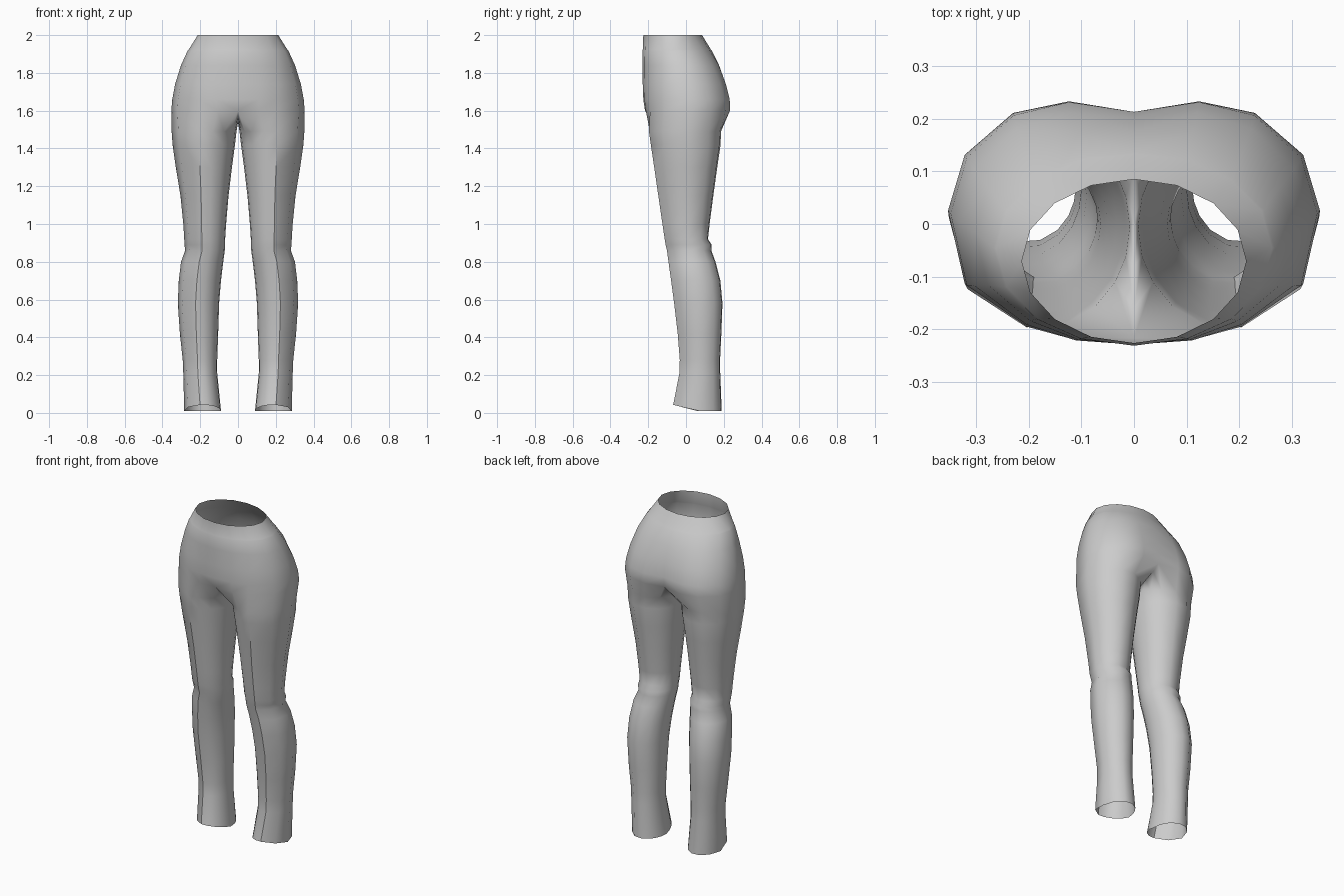
import bpy, bmesh, math

if "Cube" in bpy.data.objects:
    bpy.data.objects.remove(bpy.data.objects["Cube"], do_unlink=True)

# Cloth material
cloth = bpy.data.materials.new("grey_cloth")
cloth.use_nodes = True
colour = (0.6, 0.6, 0.6, 1)
cloth.diffuse_color = colour
cloth.node_tree.nodes["Principled BSDF"].inputs["Base Color"].default_value = colour

# Half outline of the hips, front centre to back centre, as fractions
HIP = [(0, -1), (.31, -.98), (.57, -.88), (.91, -.53), (1, .1),
       (.91, .58), (.65, .94), (.35, 1.04), (0, .94)]

# Hip rings: height, half width, front, back, roundness
TORSO = [(2.0, .213, -.226, .085, 1), (1.922, .262, -.229, .134, .9),
         (1.917, .267, -.231, .138, .9), (1.84, .302, -.23, .18, .6),
         (1.74, .333, -.229, .21, .3), (1.66, .348, -.226, .225, .1),
         (1.6, .353, -.217, .224, 0)]

# Leg rings: height, inner, outer, front, back
LEG = [(1.49, .008, .352, -.198, .188), (1.42, .016, .347, -.188, .186),
       (1.3, .032, .33, -.17, .168), (1.15, .05, .305, -.148, .147),
       (1.0, .063, .29, -.126, .127), (.92, .068, .285, -.114, .118),
       (.89, .069, .284, -.109, .138), (.86, .07, .28, -.102, .136),
       (.8, .078, .302, -.094, .158), (.7, .09, .314, -.08, .184),
       (.58, .1, .319, -.064, .195), (.42, .105, .308, -.045, .189),
       (.28, .11, .293, -.034, .182), (.21, .11, .29, -.036, .183),
       (.01, .09, .285, -.069, .191)]
OUTER_ANGLES = [-128, -105, -82, -38, 5, 40, 72, 100, 128]
INNER_ANGLES = [147, 163, 180, 197, 213]

# Seat seam under the body, back to front: y, z
CROTCH = [(.165, 1.57), (.1, 1.548), (.01, 1.537), (-.08, 1.545), (-.16, 1.57)]

bm = bmesh.new()


def torso_ring(z, width, front, back, roundness):
    ring = []
    mid, half = (front + back) / 2, (back - front) / 2
    for j, (hx, hy) in enumerate(HIP):
        a = math.radians(-90 + 22.5 * j)
        x = hx + (abs(math.cos(a)) - hx) * roundness
        y = hy + (math.sin(a) - hy) * roundness
        if j in (0, len(HIP) - 1):
            x = 0
        ring.append(bm.verts.new((width * x, mid + half * y, z)))
    return ring


def leg_ring(z, inner, outer, front, back):
    ring = []
    cx, rx = (inner + outer) / 2, (outer - inner) / 2
    cy, ry = (front + back) / 2, (back - front) / 2
    for deg in OUTER_ANGLES + INNER_ANGLES:
        a = math.radians(deg)
        # The hem arches up over the foot
        lift = .033 * max(0, -math.sin(a)) if z < .1 else 0
        ring.append(bm.verts.new((cx + rx * math.cos(a), cy + ry * math.sin(a), z + lift)))
    return ring


def bridge(upper, lower, closed):
    n = len(upper)
    for j in range(n if closed else n - 1):
        k = (j + 1) % n
        bm.faces.new((lower[j], lower[k], upper[k], upper[j]))


# Hips and waistband
torso = [torso_ring(*row) for row in TORSO]
for a, b in zip(torso, torso[1:]):
    bridge(a, b, False)

# Leg, starting from the last hip ring closed by the seat seam
top = torso[-1] + [bm.verts.new((0, y, z)) for y, z in CROTCH]
legs = [top] + [leg_ring(*row) for row in LEG]
for a, b in zip(legs, legs[1:]):
    bridge(a, b, True)

# Pressed crease down the front of the leg
for a, b in zip(legs[2:], legs[3:]):
    bm.edges.get((a[2], b[2])).smooth = False

mesh = bpy.data.meshes.new("trousers")
bm.to_mesh(mesh)
bm.free()
mesh.materials.append(cloth)
trousers = bpy.data.objects.new("trousers", mesh)
bpy.context.collection.objects.link(trousers)
bpy.context.view_layer.objects.active = trousers
trousers.select_set(True)
bpy.ops.object.shade_smooth_by_angle(angle=math.radians(50))

# Mirror to the other leg
mirror = trousers.modifiers.new("other_side", 'MIRROR')
mirror.use_clip = True
mirror.merge_threshold = .001
